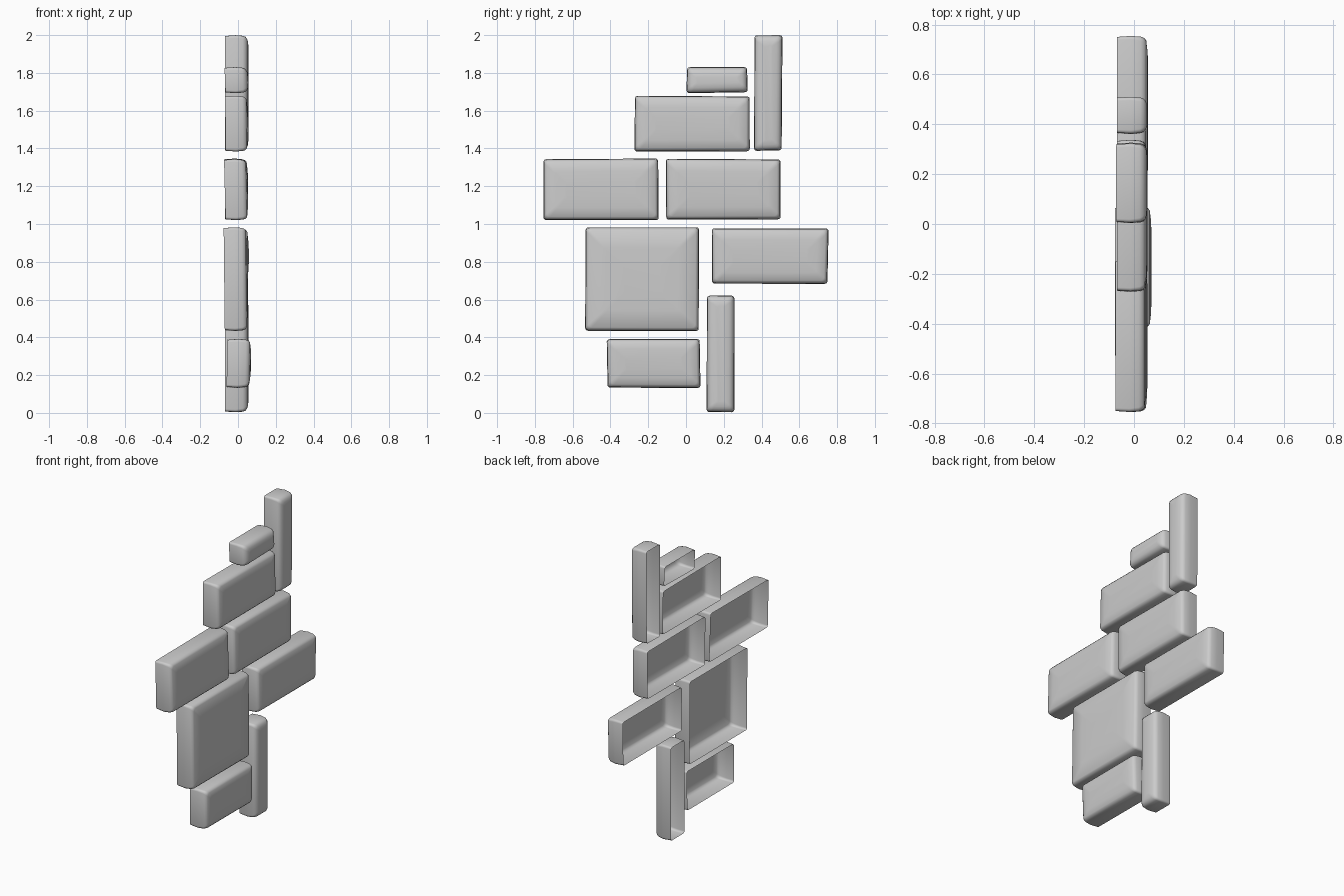
import bpy, bmesh, math, random

if "Cube" in bpy.data.objects:
    bpy.data.objects.remove(bpy.data.objects["Cube"])

random.seed(4)


def ring(y0, y1, z0, z1, inset, radius, jit):
    """Rounded rectangle in the y-z plane, counter-clockwise seen from +x."""
    pts = []
    corners = [(y1, z1, 0), (y0, z1, 90), (y0, z0, 180), (y1, z0, 270)]
    for (cy, cz, a0), (jy, jz) in zip(corners, jit):
        sy = 1 if cy == y1 else -1
        sz = 1 if cz == z1 else -1
        oy = cy - sy * (inset + radius + jy)
        oz = cz - sz * (inset + radius + jz)
        for k in range(4):
            a = math.radians(a0 + 30 * k)
            pts.append((oy + radius * math.cos(a), oz + radius * math.sin(a)))
    return pts


def stone(name, y0, y1, z0, z1, back, front, tilt=0.0):
    """Open-backed stone shell with a softly rounded, slightly domed face."""
    bm = bmesh.new()
    jit = [(random.uniform(0, .006), random.uniform(0, .006)) for _ in range(4)]
    small = min(y1 - y0, z1 - z0)
    d = front - back
    # (x, inset, corner radius) from the open back edge to the face
    profile = [
        (back, 0.004, 0.012),
        (back + d * 0.45, 0.000, 0.014),
        (front - 0.030, 0.003, 0.016),
        (front - 0.016, 0.008, 0.018),
        (front - 0.008, 0.018, 0.018),
        (front - 0.003, small * 0.20, 0.012),
        (front, small * 0.36, 0.008),
    ]
    zm, h = (z0 + z1) / 2, z1 - z0
    loops = []
    for x, inset, r in profile:
        loops.append([bm.verts.new((x + tilt * (z - zm) / h, y, z))
                      for y, z in ring(y0, y1, z0, z1, inset, r, jit)])
    n = len(loops[0])
    for a, b in zip(loops, loops[1:]):
        for i in range(n):
            j = (i + 1) % n
            bm.faces.new((a[i], a[j], b[j], b[i]))
    bm.faces.new(loops[-1])
    me = bpy.data.meshes.new(name)
    bm.to_mesh(me)
    bm.free()
    ob = bpy.data.objects.new(name, me)
    bpy.context.collection.objects.link(ob)
    bpy.context.view_layer.objects.active = ob
    bpy.ops.object.select_all(action='DESELECT')
    ob.select_set(True)
    bpy.ops.object.shade_smooth_by_angle(angle=math.radians(40))


# Stones from top to bottom: y range, z range, back x, front x, lean
stone("tall_stone_top", .36, .512, 1.385, 2.0, -.068, .055)
stone("small_stone", .002, .328, 1.692, 1.832, -.069, .054, -.005)
stone("upper_stone", -.275, .342, 1.38, 1.68, -.067, .054, -.004)
stone("middle_stone_left", -.758, -.142, 1.02, 1.347, -.070, .053, -.008)
stone("middle_stone_right", -.110, .506, 1.02, 1.347, -.068, .054)
stone("big_stone", -.535, .072, .433, .985, -.073, .052, -.006)
stone("side_stone", .135, .755, .682, .98, -.068, .057)
stone("tall_stone_bottom", .107, .258, 0.0, .622, -.068, .055)
stone("lower_stone", -.42, .078, .13, .392, -.058, .069, .006)
